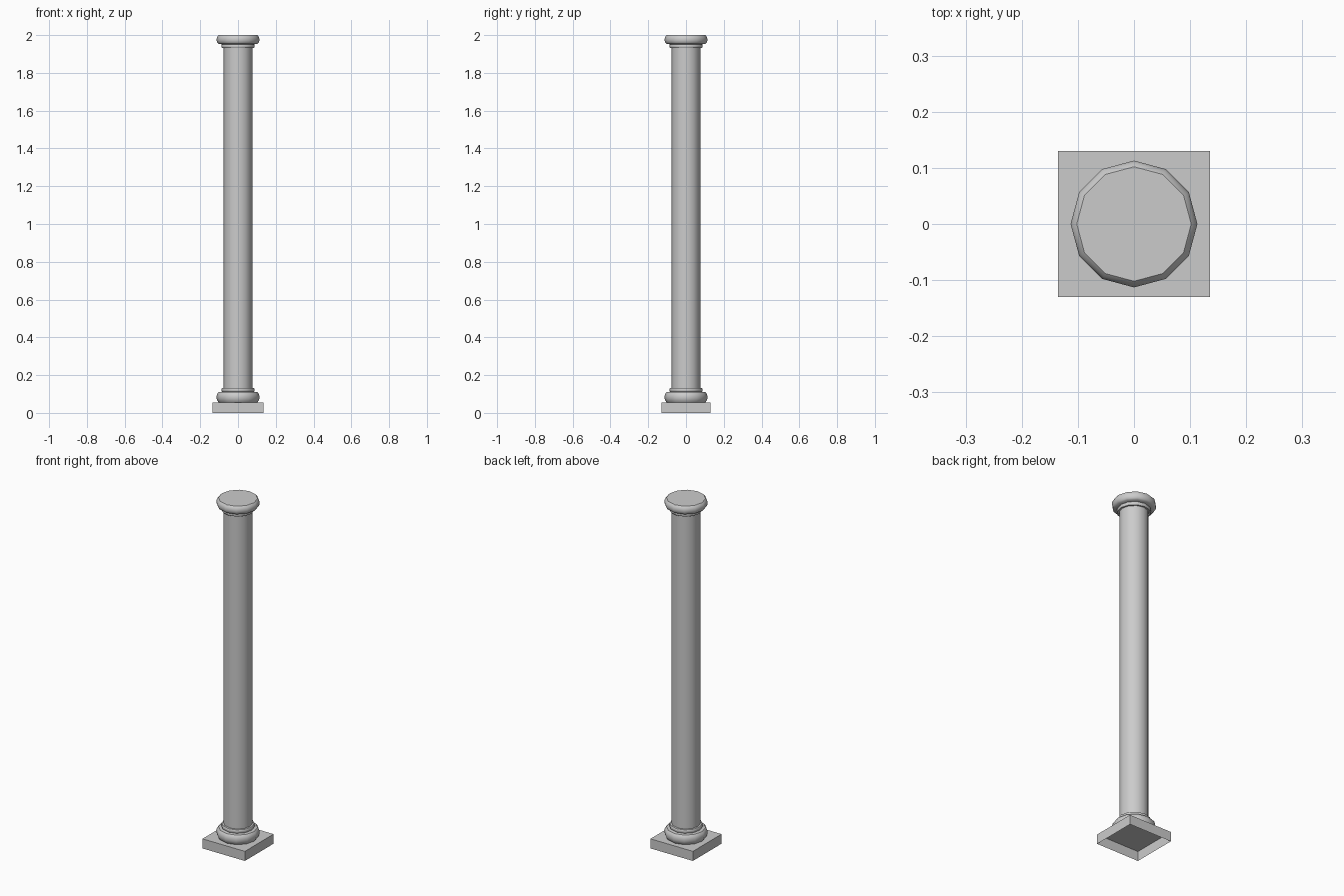
import bpy, bmesh
from math import cos, sin, pi, radians

if "Cube" in bpy.data.objects:
    bpy.data.objects.remove(bpy.data.objects["Cube"])

SIDES = 12


def finish(name, bm, smooth=True):
    mesh = bpy.data.meshes.new(name)
    bm.normal_update()
    bm.to_mesh(mesh)
    bm.free()
    obj = bpy.data.objects.new(name, mesh)
    bpy.context.collection.objects.link(obj)
    if smooth:
        bpy.ops.object.select_all(action='DESELECT')
        obj.select_set(True)
        bpy.context.view_layer.objects.active = obj
        bpy.ops.object.shade_smooth_by_angle(angle=radians(40))
    return obj


def turned(name, profile, cap=False):
    """Twelve-sided lathe of (radius, z) points, listed bottom to top."""
    bm = bmesh.new()
    rings = [[bm.verts.new((r * cos(2 * pi * i / SIDES), r * sin(2 * pi * i / SIDES), z))
              for i in range(SIDES)] for r, z in profile]
    for low, high in zip(rings, rings[1:]):
        for i in range(SIDES):
            j = (i + 1) % SIDES
            bm.faces.new((low[i], low[j], high[j], high[i]))
    if cap:
        bm.faces.new(rings[-1])
    return finish(name, bm)


# Square plinth, hollow and open underneath
bm = bmesh.new()
bmesh.ops.create_cube(bm, size=1)
for v in bm.verts:
    v.co = (v.co.x * 0.27, v.co.y * 0.26, (v.co.z + 0.5) * 0.055)
bottom = [f for f in bm.faces if f.calc_center_median().z < 0.001]
bmesh.ops.delete(bm, geom=bottom, context='FACES_ONLY')
finish("plinth", bm, smooth=False)

# Rounded base moulding with a thin collar
turned("base_moulding", [(0.102, 0.055), (0.109, 0.064), (0.113, 0.076), (0.113, 0.09),
                         (0.109, 0.102), (0.102, 0.11), (0.085, 0.112), (0.088, 0.117),
                         (0.088, 0.127), (0.085, 0.132), (0.076, 0.133)])

# Plain shaft
turned("shaft", [(0.076, 0.133), (0.076, 1.932)])

# Capital: thin collar, rounded moulding and flat top
turned("capital", [(0.076, 1.932), (0.085, 1.932), (0.088, 1.936), (0.088, 1.945),
                   (0.085, 1.951), (0.102, 1.953), (0.109, 1.959), (0.113, 1.97),
                   (0.113, 1.982), (0.109, 1.993), (0.102, 2.0)], cap=True)
